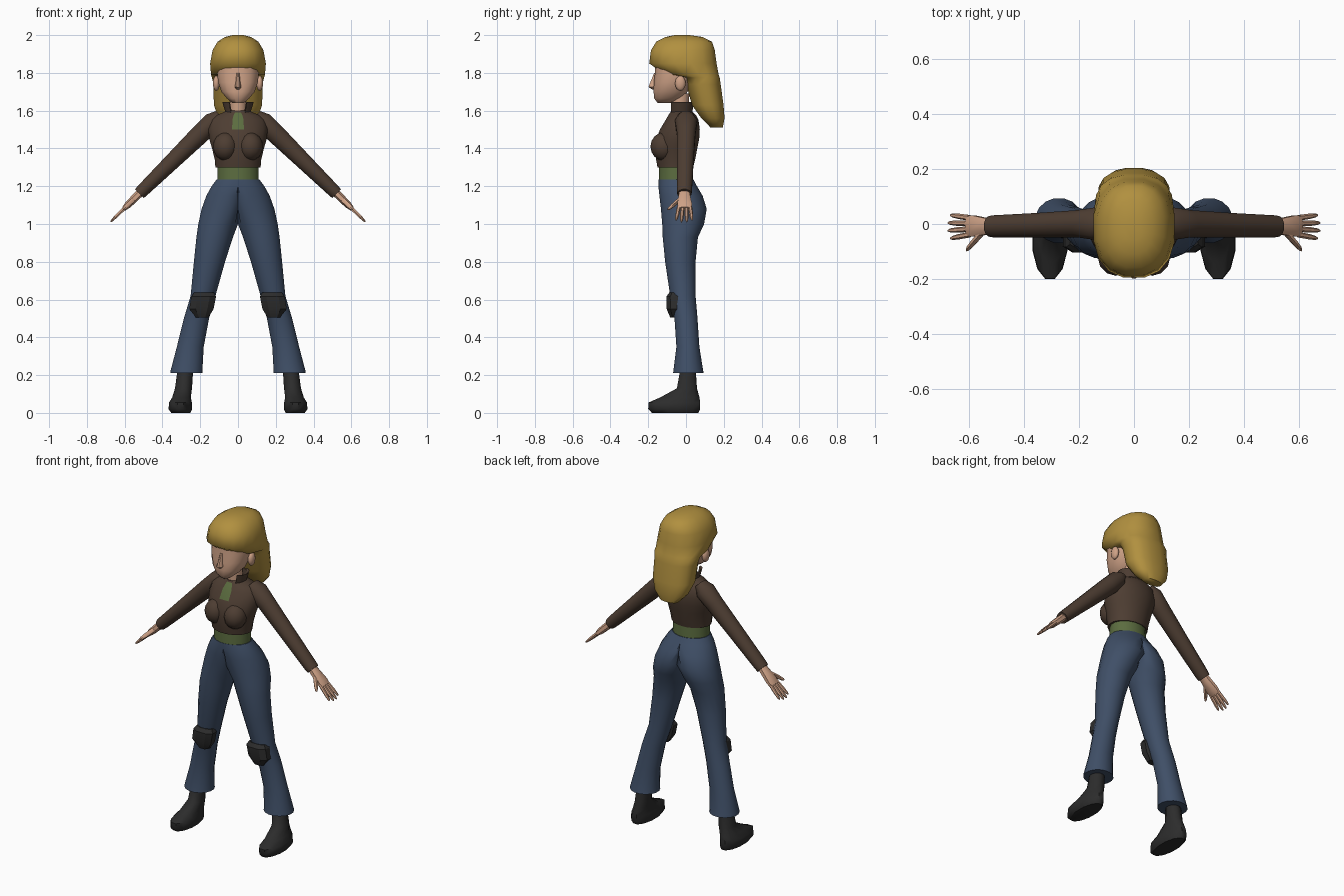
import bpy
import bmesh
from math import sin, cos, pi, radians, copysign
from mathutils import Matrix, Vector

default_cube = bpy.data.objects.get("Cube")
if default_cube:
    bpy.data.objects.remove(default_cube)


def make_material(name, red, green, blue):
    material = bpy.data.materials.new(name)
    material.use_nodes = True
    colour = (red, green, blue, 1)
    material.diffuse_color = colour
    material.node_tree.nodes["Principled BSDF"].inputs["Base Color"].default_value = colour
    return material


SKIN = make_material("warm_skin", .62, .36, .24)
HAIR = make_material("golden_hair", .44, .28, .05)
BROWN = make_material("dark_brown_cloth", .075, .047, .032)
OLIVE = make_material("olive_cloth", .105, .15, .05)
DENIM = make_material("blue_denim", .05, .078, .135)
BLACK = make_material("black_leather", .025, .025, .025)


def oval(ring, sides, boxy):
    """Horizontal outline from (z, half width, back/front) or (z, x0, x1, y0, y1)."""
    if len(ring) == 4:
        z, half, front, back = ring
        left, right = -half, half
    else:
        z, left, right, front, back = ring
    points = []
    for i in range(sides):
        angle = 2 * pi * (i + .5) / sides
        c = copysign(abs(cos(angle)) ** boxy, cos(angle))
        s = copysign(abs(sin(angle)) ** boxy, sin(angle))
        points.append(Vector(((left + right + (right - left) * c) / 2,
                              (front + back + (back - front) * s) / 2, z)))
    return points


def finish(name, bm, materials, sharp, paint=None):
    bmesh.ops.remove_doubles(bm, verts=bm.verts, dist=.0002)
    bmesh.ops.recalc_face_normals(bm, faces=bm.faces)
    for face in bm.faces:
        face.smooth = True
        if paint and paint(face.calc_center_median()):
            face.material_index = 1
    mesh = bpy.data.meshes.new(name)
    bm.to_mesh(mesh)
    bm.free()
    mesh.set_sharp_from_angle(angle=radians(sharp))
    for material in materials:
        mesh.materials.append(material)
    part = bpy.data.objects.new(name, mesh)
    bpy.context.collection.objects.link(part)
    return part


def loft(name, rings, *materials, sides=12, boxy=1, sharp=50, caps=True,
         place=None, side=1, clamp=False, skip=None, paint=None):
    """Skin a stack of ovals, then place it and flip it to the chosen side."""
    bm = bmesh.new()
    rows = []
    for ring in rings:
        row = []
        for point in oval(ring, sides, boxy):
            if clamp:
                point.x = max(point.x, 0)
            if place:
                point = place @ point
            point.x *= side
            row.append(bm.verts.new(point))
        rows.append(row)
    for low, high in zip(rows, rows[1:]):
        for i in range(sides):
            j = (i + 1) % sides
            face = bm.faces.new((low[i], low[j], high[j], high[i]))
            if skip and skip(face.calc_center_median()):
                bm.faces.remove(face)
    if caps:
        bm.faces.new(rows[0])
        bm.faces.new(rows[-1])
    return finish(name, bm, materials, sharp, paint)


def ball(name, centre, size, material):
    bm = bmesh.new()
    shape = Matrix.Translation(centre) @ Matrix.Diagonal((*size, 1))
    bmesh.ops.create_uvsphere(bm, u_segments=12, v_segments=8, radius=1, matrix=shape)
    return finish(name, bm, [material], 60)


def rod(start, end, radius):
    """Rings of a tapering finger along the arm axis; points are (y, z)."""
    rings = []
    for t, scale in ((0, 1), (.6, .95), (.9, .7), (1, .3)):
        y = start[0] + (end[0] - start[0]) * t
        z = start[1] + (end[1] - start[1]) * t
        r = radius * scale
        rings.append((z, r, y - r, y + r))
    return rings


# Head
loft("head", [(1.64, .03, -.15, -.08),
              (1.665, .06, -.17, -.02),
              (1.70, .09, -.173, .01),
              (1.75, .107, -.172, .04),
              (1.80, .112, -.166, .06),
              (1.88, .11, -.165, .06)], SKIN, boxy=.85, sides=16)
loft("nose", [(1.712, .008, -.18, -.15),
              (1.725, .019, -.2, -.15),
              (1.745, .014, -.193, -.15),
              (1.80, .008, -.169, -.15)], SKIN, sides=8)
loft("neck", [(1.55, .045, -.075, .01), (1.69, .045, -.08, .02)], SKIN)

# Long swept-back hair with a fringe
loft("hair", [(1.51, .06, .13, .195),
              (1.56, .105, .08, .205),
              (1.63, .13, .03, .20),
              (1.74, .132, 0, .185),
              (1.775, .14, -.02, .18),
              (1.79, .145, -.11, .175),
              (1.85, .15, -.198, .165),
              (1.92, .137, -.188, .155),
              (1.965, .11, -.16, .14),
              (1.99, .07, -.11, .09),
              (2, .03, -.06, .02)], HAIR, sides=16, boxy=.85, sharp=65)


# Cropped jacket with a front placket and an open collar
def on_placket(p):
    return abs(p.x) < .01 and p.y < -.06 and 1.5 < p.z < 1.59


loft("jacket", [(1.3, .122, -.153, .04),
                (1.34, .125, -.16, .05),
                (1.40, .14, -.165, .062),
                (1.45, .155, -.16, .072),
                (1.50, .16, -.14, .075),
                (1.55, .152, -.11, .068),
                (1.575, .12, -.095, .055),
                (1.59, .08, -.085, .04),
                (1.60, .062, -.08, .03)],
     BROWN, OLIVE, sides=16, paint=on_placket)
loft("collar", [(1.58, .064, -.088, .035),
                (1.645, .085, -.09, .04),
                (1.64, .075, -.08, .03),
                (1.58, .055, -.08, .025)],
     BROWN, sides=16, caps=False, skip=lambda p: p.y < -.05 and abs(p.x) < .035)
loft("waistband", [(1.215, .112, -.146, .04), (1.31, .11, -.143, .035)], OLIVE, sides=16)

# The arm axis runs outward and down from the shoulder
arm_place = Matrix.Translation((.14, 0, 1.535)) @ Matrix.Rotation(radians(134.4), 4, "Y")

for label, side in (("left", 1), ("right", -1)):
    flip = {"side": side}
    ball(label + "_chest", (side * .066, -.118, 1.41), (.066, .07, .075), BROWN)
    ball(label + "_ear", (side * .115, -.03, 1.745), (.018, .028, .04), SKIN)

    # Sleeve
    loft(label + "_sleeve", [(-.06, .03, -.04, .04),
                             (-.01, .054, -.06, .062),
                             (.08, .053, -.05, .052),
                             (.28, .045, -.05, .042),
                             (.51, .036, -.05, .033),
                             (.535, .034, -.047, .03)],
         BROWN, place=arm_place, **flip)

    # Hand with four fingers and a thumb
    loft(label + "_palm", [(.51, .022, -.035, .018),
                           (.565, .022, -.042, .025),
                           (.62, .02, -.048, .034),
                           (.65, .013, -.045, .032)],
         SKIN, sides=8, boxy=.8, place=arm_place, **flip)
    for number, k in enumerate((-1.5, -.5, .5, 1.5)):
        tip = .755 - .012 * abs(k)
        loft(f"{label}_finger_{number}",
             rod((k * .02 - .008, .635), (k * .028 - .01, tip), .0105),
             SKIN, sides=6, place=arm_place, **flip)
    loft(label + "_thumb", rod((-.03, .575), (-.095, .655), .014),
         SKIN, sides=6, place=arm_place, **flip)

    # Flared trouser half, closed along the middle
    loft(label + "_trouser_leg", [(.21, .185, .36, -.07, .095),
                                  (.225, .187, .358, -.068, .092),
                                  (.35, .18, .325, -.052, .072),
                                  (.5, .152, .288, -.062, .062),
                                  (.62, .118, .252, -.085, .052),
                                  (.8, .067, .235, -.112, .052),
                                  (.93, .025, .222, -.125, .065),
                                  (1, -.005, .212, -.128, .098),
                                  (1.08, -.06, .195, -.135, .112),
                                  (1.15, -.1, .17, -.143, .09),
                                  (1.2, -.12, .142, -.148, .06),
                                  (1.235, -.116, .116, -.147, .042)],
         DENIM, sides=16, clamp=True, **flip)

    # Angular knee pad
    loft(label + "_knee_pad", [(.505, .155, .225, -.085, -.03),
                               (.55, .125, .262, -.105, -.02),
                               (.615, .112, .252, -.107, -.02),
                               (.637, .125, .235, -.09, -.03)],
         BLACK, sides=8, boxy=.8, sharp=25, **flip)

    # Boot
    loft(label + "_boot", [(0, .25, .355, -.185, .07),
                           (.02, .24, .37, -.205, .08),
                           (.055, .242, .367, -.203, .08),
                           (.082, .248, .35, -.14, .075),
                           (.13, .242, .335, -.05, .06),
                           (.24, .235, .32, -.03, .052)],
         BLACK, sides=12, **flip)
